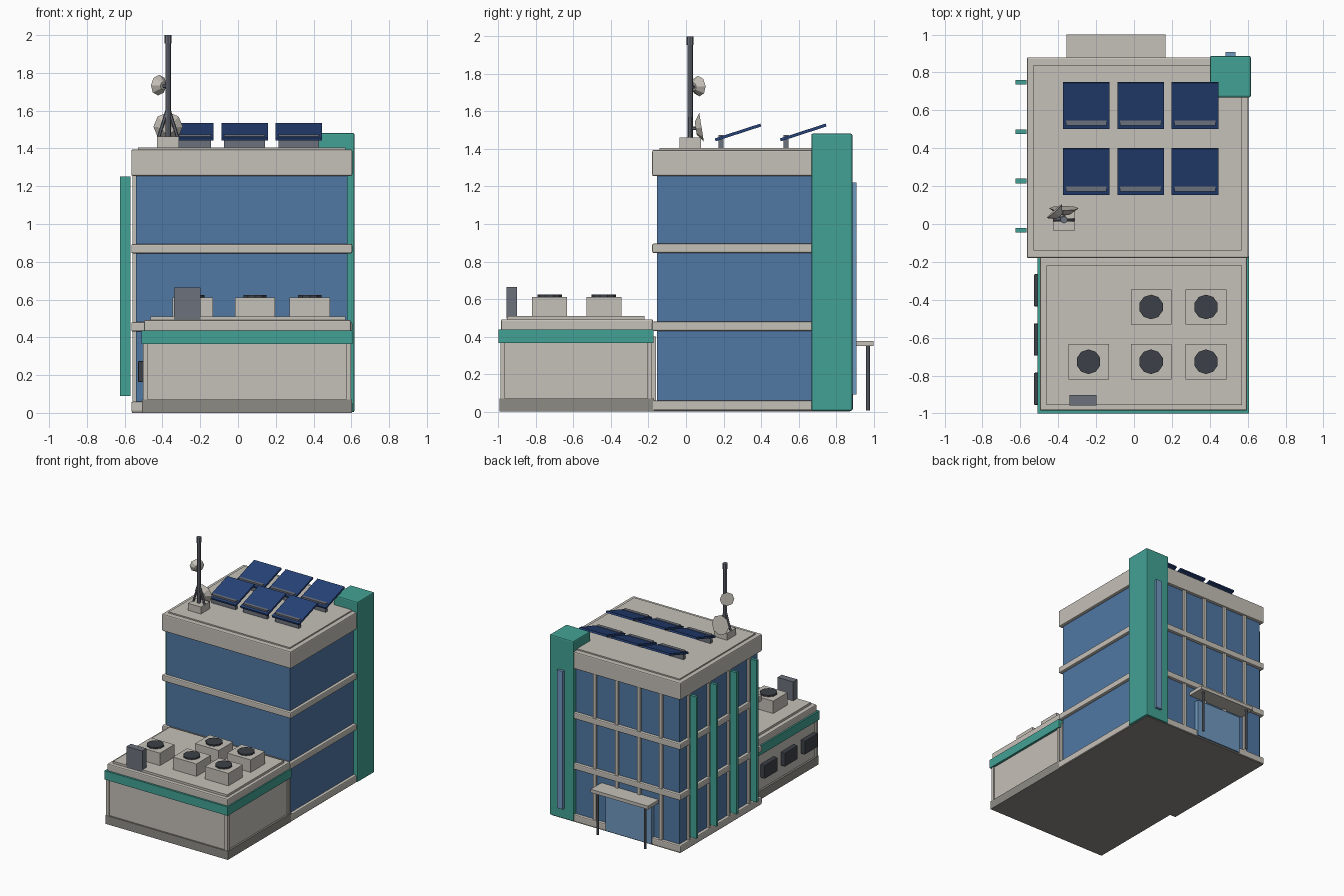
import bpy, bmesh, math
from mathutils import Vector

if "Cube" in bpy.data.objects:
    bpy.data.objects.remove(bpy.data.objects["Cube"])


def mat(name, rgb):
    m = bpy.data.materials.new(name)
    m.diffuse_color = (*rgb, 1)
    m.use_nodes = True
    m.node_tree.nodes["Principled BSDF"].inputs["Base Color"].default_value = m.diffuse_color
    return m


BEIGE = mat("warm concrete", (0.56, 0.53, 0.48))
GLASS = mat("blue glass", (0.08, 0.185, 0.37))
TEAL = mat("teal cladding", (0.055, 0.36, 0.30))
PLINTH = mat("dark stone", (0.27, 0.26, 0.235))
SOLAR = mat("solar blue", (0.02, 0.055, 0.19))
GREY = mat("slate grey", (0.15, 0.165, 0.20))
DARK = mat("charcoal", (0.045, 0.053, 0.065))
LIGHT = mat("light glass", (0.16, 0.32, 0.53))


def finish(name, bm, material):
    me = bpy.data.meshes.new(name)
    bm.to_mesh(me)
    bm.free()
    me.materials.append(material)
    ob = bpy.data.objects.new(name, me)
    bpy.context.collection.objects.link(ob)
    return ob


def box(name, x, y, z, material, bevel=0):
    """Box from (min, max) pairs, with an optional chamfer."""
    bm = bmesh.new()
    bmesh.ops.create_cube(bm, size=1)
    for v in bm.verts:
        v.co = [(r[0] + r[1]) / 2 + c * (r[1] - r[0]) for c, r in zip(v.co, (x, y, z))]
    ob = finish(name, bm, material)
    if bevel:
        m = ob.modifiers.new("chamfer", 'BEVEL')
        m.width = bevel
        m.segments = 2
    return ob


def rod(name, a, b, r1, r2, material, sides=8):
    """Cylinder or cone between two points."""
    a, b = Vector(a), Vector(b)
    bm = bmesh.new()
    bmesh.ops.create_cone(bm, cap_ends=True, segments=sides, radius1=r1, radius2=r2,
                          depth=(b - a).length)
    ob = finish(name, bm, material)
    ob.location = (a + b) / 2
    ob.rotation_mode = 'QUATERNION'
    ob.rotation_quaternion = (b - a).to_track_quat('Z', 'Y')
    return ob


# Main block: glass core, floor slabs and roof
box("tower_glass", (-0.54, 0.58), (-0.155, 0.855), (0.02, 1.30), GLASS)
for i, (z0, z1) in enumerate([(0.005, 0.06), (0.43, 0.48), (0.845, 0.895), (1.255, 1.395)]):
    box(f"floor_slab_{i}", (-0.565, 0.605), (-0.18, 0.88), (z0, z1), BEIGE, 0.008)
box("tower_roof", (-0.53, 0.568), (-0.14, 0.84), (1.39, 1.405), BEIGE)
box("tower_footing", (-0.56, 0.60), (-0.175, 0.875), (0, 0.012), PLINTH)

# Back mullions
for i in range(5):
    x = -0.38 + 0.2 * i
    box(f"back_mullion_{i}", (x - 0.013, x + 0.013), (0.85, 0.873), (0.05, 1.26), BEIGE)

# Left mullions with sunshade fins
for i in range(4):
    y = -0.033 + 0.26 * i
    box(f"side_mullion_{i}", (-0.558, -0.535), (y - 0.012, y + 0.012), (0.05, 1.26), BEIGE)
    box(f"sun_fin_{i}", (-0.625, -0.568), (y - 0.012, y + 0.012), (0.09, 1.252), TEAL)

# Stair tower with its window strip
box("stair_tower", (0.40, 0.617), (0.668, 0.887), (0.004, 1.482), TEAL, 0.009)
box("stair_window", (0.482, 0.535), (0.88, 0.908), (0.09, 1.222), LIGHT)

# Rear entrance
box("entrance_door", (-0.31, 0.105), (0.85, 0.89), (0.01, 0.32), LIGHT)
box("entrance_canopy", (-0.355, 0.165), (0.86, 1.0), (0.35, 0.377), BEIGE)
for i, x in enumerate((-0.31, 0.12)):
    rod(f"canopy_post_{i}", (x, 0.97, 0.005), (x, 0.97, 0.352), 0.01, 0.01, GREY)

# Front annex
box("annex_plinth", (-0.508, 0.603), (-0.993, -0.17), (0, 0.07), PLINTH)
box("annex_wall", (-0.492, 0.588), (-0.98, -0.16), (0.06, 0.40), BEIGE)
for i, (x, y) in enumerate([(-0.49, -0.977), (0.585, -0.977), (-0.49, -0.193), (0.585, -0.193)]):
    box(f"annex_corner_{i}", (x - 0.013, x + 0.013), (y - 0.013, y + 0.013), (0.06, 0.38), BEIGE)
box("annex_band", (-0.51, 0.607), (-1.0, -0.172), (0.365, 0.437), TEAL)
box("annex_parapet", (-0.497, 0.597), (-0.985, -0.175), (0.43, 0.492), BEIGE, 0.008)
box("annex_roof", (-0.463, 0.57), (-0.955, -0.22), (0.48, 0.51), BEIGE)

# Annex side windows
for i in range(3):
    y = -0.87 + 0.26 * i
    box(f"annex_window_{i}", (-0.529, -0.48), (y - 0.085, y + 0.085), (0.163, 0.275), DARK, 0.006)

# Rooftop cooling units
units = [(-0.24, -0.727), (0.09, -0.727), (0.38, -0.727), (0.09, -0.438), (0.38, -0.438)]
for i, (x, y) in enumerate(units):
    box(f"cooling_unit_{i}", (x - 0.107, x + 0.107), (y - 0.093, y + 0.093), (0.505, 0.612), BEIGE)
    rod(f"cooling_fan_{i}", (x, y, 0.61), (x, y, 0.624), 0.065, 0.065, DARK, 10)
box("control_cabinet", (-0.34, -0.198), (-0.957, -0.902), (0.495, 0.665), GREY)

# Solar panels on brackets
for row, y in enumerate((0.277, 0.625)):
    for col in range(3):
        x = -0.252 + 0.287 * col
        p = box(f"solar_panel_{row}_{col}", (-0.123, 0.123), (-0.128, 0.128), (-0.008, 0.008), SOLAR)
        p.location = (x, y, 1.488)
        p.rotation_euler.x = math.radians(18)
        box(f"panel_bracket_{row}_{col}", (x - 0.108, x + 0.108), (y - 0.105, y - 0.078),
            (1.40, 1.475), GREY)

# Antenna mast with legs
mx, my = -0.37, 0.022
box("mast_base", (mx - 0.058, mx + 0.058), (my - 0.057, my + 0.058), (1.40, 1.462), BEIGE)
rod("mast", (mx, my, 1.46), (mx, my, 1.96), 0.015, 0.015, GREY)
rod("mast_cap", (mx, my, 1.955), (mx, my, 2.0), 0.019, 0.019, GREY)
for s in (-1, 1):
    rod("mast_leg", (mx + s * 0.05, my, 1.46), (mx, my, 1.62), 0.009, 0.009, GREY, 6)

# Dish antennas
rod("lower_dish", (mx, 0.052, 1.51), (mx, 0.083, 1.515), 0.035, 0.078, BEIGE)
rod("lower_dish_arm", (mx, my, 1.51), (mx, 0.06, 1.51), 0.01, 0.01, GREY, 6)
rod("upper_dish", (-0.395, 0.04, 1.732), (-0.42, 0.068, 1.735), 0.022, 0.055, BEIGE)
rod("upper_dish_arm", (mx, my, 1.73), (-0.405, 0.05, 1.732), 0.01, 0.01, GREY, 6)
